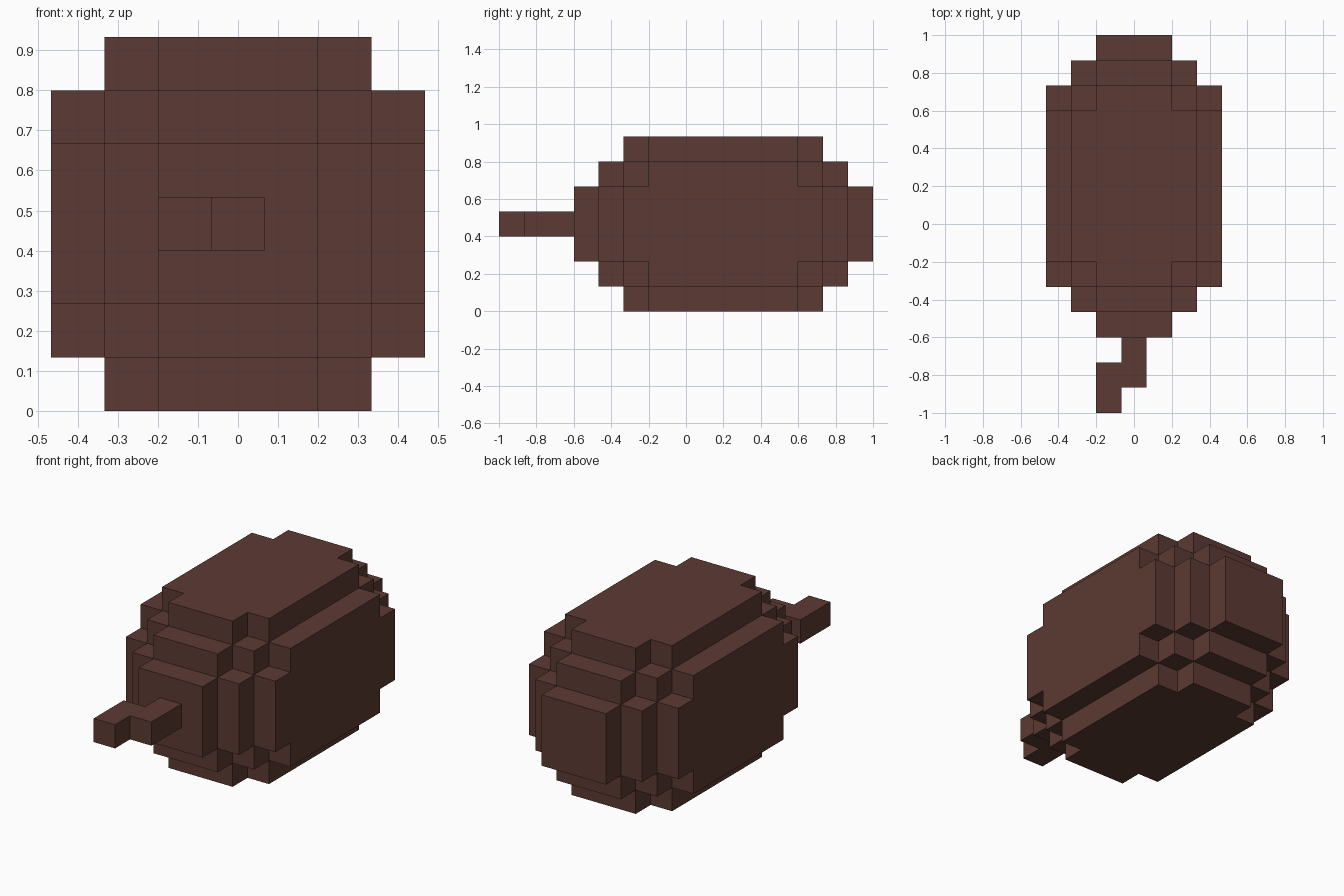
import bpy, bmesh
from mathutils import Vector

if "Cube" in bpy.data.objects:
    bpy.data.objects.remove(bpy.data.objects["Cube"])

U = 2 / 15          # edge of one block
MID_Z = 3.5 * U     # height of the body's axis

brown = bpy.data.materials.new("dark brown")
brown.diffuse_color = (0.107, 0.042, 0.033, 1)
brown.use_nodes = True
brown.node_tree.nodes["Principled BSDF"].inputs["Base Color"].default_value = brown.diffuse_color

AXES = [Vector((1, 0, 0)), Vector((0, 1, 0)), Vector((0, 0, 1))]


def block_object(name, cells, touching=()):
    """Outer skin of a set of unit blocks, with coplanar faces merged."""
    filled = set(cells) | set(touching)
    bm = bmesh.new()
    for c in cells:
        for i in range(3):
            for sign in (1, -1):
                n = AXES[i] * sign
                if tuple(int(a + b) for a, b in zip(c, n)) in filled:
                    continue
                u, v = AXES[(i + 1) % 3], AXES[(i + 2) % 3] * sign
                corners = [(-1, -1), (1, -1), (1, 1), (-1, 1)]
                pts = [(Vector(c) + (n + u * a + v * b) / 2) * U for a, b in corners]
                bm.faces.new([bm.verts.new(p + Vector((0, 0, MID_Z))) for p in pts])
    bmesh.ops.remove_doubles(bm, verts=bm.verts[:], dist=1e-4)
    bmesh.ops.dissolve_limit(bm, angle_limit=0.01, verts=bm.verts[:], edges=bm.edges[:])
    mesh = bpy.data.meshes.new(name)
    bm.to_mesh(mesh)
    bm.free()
    mesh.materials.append(brown)
    obj = bpy.data.objects.new(name, mesh)
    bpy.context.collection.objects.link(obj)
    return obj


# Rounded body: half sizes (x, y, z) in blocks of the boxes that overlap in it
BOXES = [(2.5, 3, 3.5), (3.5, 3, 2.5),
         (1.5, 4, 3.5), (2.5, 4, 2.5), (3.5, 4, 1.5),
         (1.5, 5, 2.5), (2.5, 5, 1.5),
         (1.5, 6, 1.5)]
body_cells = {(x, y, z)
              for x in range(-3, 4) for y in range(-4, 8) for z in range(-3, 4)
              if any(abs(x) < a and abs(y - 1.5) < b and abs(z) < c for a, b, c in BOXES)}
block_object("body", body_cells)

# Crooked stem on the front end
stem_cells = [(0, -5, 0), (0, -6, 0), (-1, -6, 0), (-1, -7, 0)]
block_object("stem", stem_cells, body_cells)
